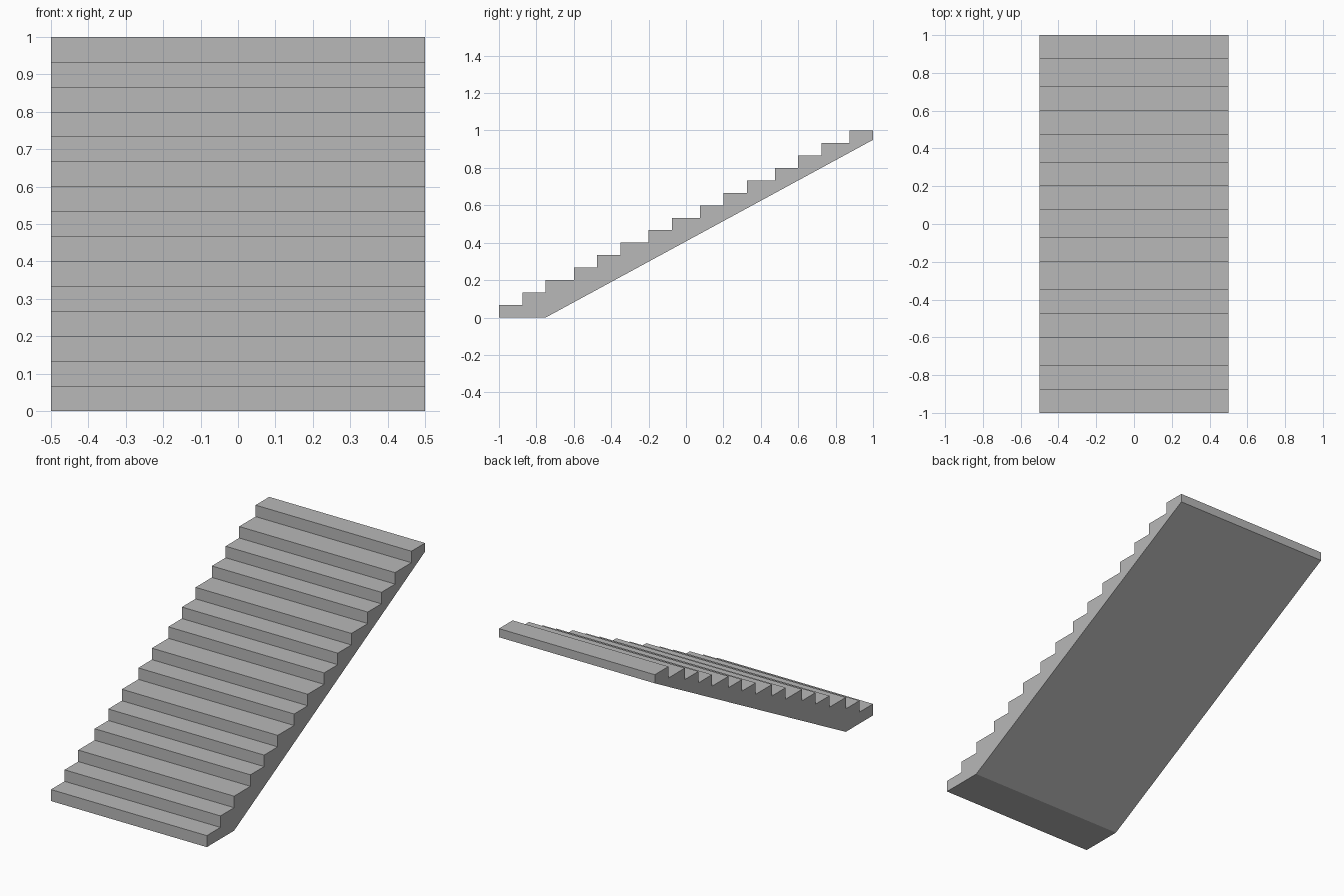
import bpy
import bmesh

cube = bpy.data.objects.get("Cube")
if cube:
    bpy.data.objects.remove(cube, do_unlink=True)

# Single concrete grey
GREY = (0.48, 0.48, 0.48, 1.0)
concrete = bpy.data.materials.new("concrete_grey")
concrete.use_nodes = True
concrete.diffuse_color = GREY
concrete.node_tree.nodes["Principled BSDF"].inputs["Base Color"].default_value = GREY

# Riser positions from the front to the back, slightly uneven treads
RISERS = [-1, -0.875, -0.75, -0.6, -0.475, -0.35, -0.2, -0.075,
          0.075, 0.2, 0.325, 0.475, 0.6, 0.725, 0.875]
BACK = 1.0
HALF_WIDTH = 0.5
rise = 1.0 / len(RISERS)

# Side profile: stepped top edge, then the back edge and sloping soffit
profile = []
for i, y in enumerate(RISERS):
    profile += [(y, i * rise), (y, (i + 1) * rise)]
profile += [(BACK, 1.0), (BACK, 0.95), (-0.75, 0.0)]

# Extrude the profile across the width
bm = bmesh.new()
side = bm.faces.new([bm.verts.new((-HALF_WIDTH, y, z)) for y, z in profile])
result = bmesh.ops.extrude_face_region(bm, geom=[side], use_keep_orig=True)
moved = [v for v in result["geom"] if isinstance(v, bmesh.types.BMVert)]
bmesh.ops.translate(bm, verts=moved, vec=(2 * HALF_WIDTH, 0, 0))
bmesh.ops.recalc_face_normals(bm, faces=bm.faces[:])

mesh = bpy.data.meshes.new("stair_flight")
bm.to_mesh(mesh)
bm.free()
mesh.materials.append(concrete)
stairs = bpy.data.objects.new("stair_flight", mesh)
bpy.context.collection.objects.link(stairs)
